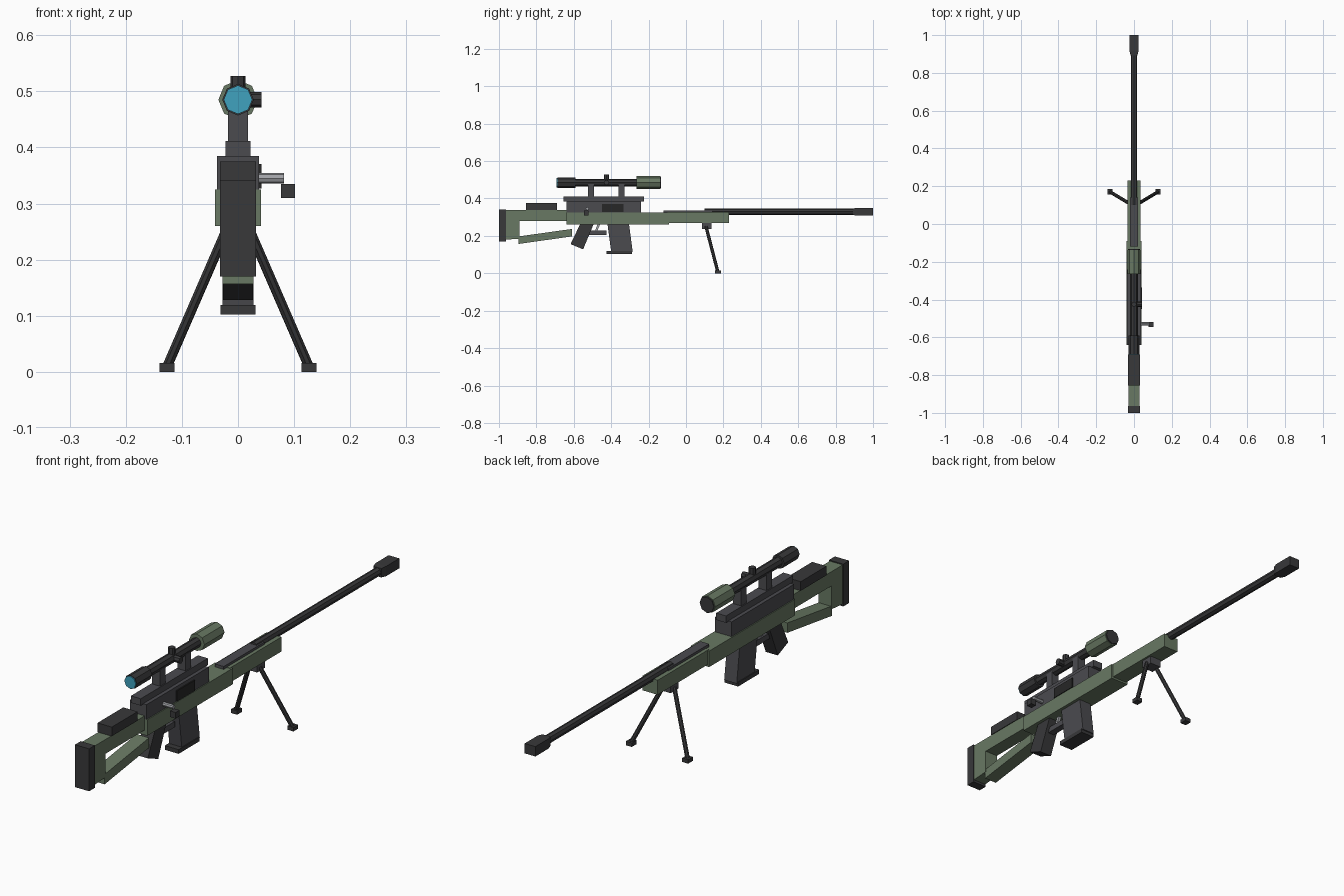
import bpy, bmesh
from mathutils import Vector

if "Cube" in bpy.data.objects:
    bpy.data.objects.remove(bpy.data.objects["Cube"])


def material(name, rgb):
    m = bpy.data.materials.new(name)
    m.diffuse_color = (*rgb, 1)
    m.use_nodes = True
    m.node_tree.nodes["Principled BSDF"].inputs["Base Color"].default_value = m.diffuse_color
    return m


GREEN = material("olive", (0.14, 0.19, 0.125))
DARK = material("black_metal", (0.04, 0.04, 0.042))
METAL = material("gunmetal", (0.07, 0.07, 0.078))
BLACK = material("port_black", (0.02, 0.02, 0.02))
STEEL = material("steel", (0.35, 0.36, 0.38))
BLUE = material("lens_blue", (0.05, 0.36, 0.52))


def finish(name, bm, mat):
    bmesh.ops.recalc_face_normals(bm, faces=bm.faces)
    me = bpy.data.meshes.new(name)
    bm.to_mesh(me)
    bm.free()
    me.materials.append(mat)
    ob = bpy.data.objects.new(name, me)
    bpy.context.collection.objects.link(ob)
    return ob


def side_profile(name, pts, half, mat):
    """Extrude a (y, z) outline symmetrically across x."""
    bm = bmesh.new()
    face = bm.faces.new([bm.verts.new((-half, y, z)) for y, z in pts])
    ext = bmesh.ops.extrude_face_region(bm, geom=[face])
    moved = [g for g in ext["geom"] if isinstance(g, bmesh.types.BMVert)]
    bmesh.ops.translate(bm, verts=moved, vec=(2 * half, 0, 0))
    return finish(name, bm, mat)


def box(name, x, y, z, mat):
    bm = bmesh.new()
    bmesh.ops.create_cube(bm, size=1)
    for v in bm.verts:
        v.co = [(a + b) / 2 + c * (b - a) for (a, b), c in zip((x, y, z), v.co)]
    return finish(name, bm, mat)


def rod(name, a, b, r, mat, sides=8):
    a, b = Vector(a), Vector(b)
    d = b - a
    bm = bmesh.new()
    bmesh.ops.create_cone(bm, cap_ends=True, segments=sides, radius1=r, radius2=r, depth=d.length)
    ob = finish(name, bm, mat)
    q = d.to_track_quat('Z', 'Y')
    for v in ob.data.vertices:
        v.co = q @ v.co + (a + b) / 2
    return ob


# Skeleton stock
box("butt_pad", (-.032, .032), (-1, -.963), (.17, .342), DARK)
side_profile("stock_frame", [(-.963, .18), (-.89, .185), (-.89, .28), (-.63, .28),
                             (-.63, .338), (-.963, .338)], .029, GREEN)
side_profile("stock_lower_bar", [(-.895, .157), (-.61, .197), (-.61, .237), (-.895, .197)], .028, GREEN)
box("cheek_rest", (-.032, .032), (-.855, -.69), (.338, .375), DARK)

# Receiver and fore-end
box("lower_chassis", (-.041, .041), (-.64, -.09), (.26, .325), GREEN)
box("fore_end", (-.034, .034), (-.1, .23), (.268, .327), GREEN)
box("fore_end_top_strip", (-.02, .02), (-.12, .14), (.32, .337), METAL)
box("upper_receiver", (-.037, .037), (-.64, -.24), (.32, .385), METAL)
box("ejection_port", (.03, .042), (-.45, -.335), (.327, .37), BLACK)
box("scope_rail", (-.022, .022), (-.655, -.225), (.383, .411), METAL)

# Barrel and muzzle brake
rod("barrel", (0, .1, .329), (0, .91, .329), .017, DARK)
bm = bmesh.new()
rings = [[bm.verts.new((sx * w, y, .329 + sz * h)) for sx, sz in ((-1, -1), (1, -1), (1, 1), (-1, 1))]
         for y, w, h in ((.893, .018, .018), (.915, .024, .02), (1, .024, .02))]
for r1, r2 in zip(rings, rings[1:]):
    for i in range(4):
        bm.faces.new((r1[i], r1[i - 1], r2[i - 1], r2[i]))
bm.faces.new(rings[0])
bm.faces.new(rings[-1])
finish("muzzle_brake", bm, DARK)

# Bolt handle
rod("bolt_shaft", (.03, -.528, .345), (.082, -.528, .345), .009, STEEL)
box("bolt_knob", (.077, .102), (-.546, -.52), (.31, .335), DARK)

# Grip, trigger and magazine
side_profile("pistol_grip", [(-.565, .265), (-.493, .265), (-.55, .128), (-.617, .156)], .027, DARK)
box("trigger_guard", (-.014, .014), (-.545, -.425), (.206, .229), METAL)
side_profile("trigger", [(-.472, .265), (-.458, .265), (-.475, .225), (-.487, .225)], .006, STEEL)
side_profile("magazine", [(-.42, .265), (-.305, .265), (-.285, .115), (-.4, .115)], .028, METAL)
box("magazine_base", (-.031, .031), (-.425, -.29), (.102, .119), DARK)

# Scope
Z = .485
rod("scope_tube", (0, -.62, Z), (0, -.2, Z), .02, DARK)
rod("scope_eyepiece", (0, -.688, Z), (0, -.59, Z), .028, DARK)
rod("eyepiece_lens", (0, -.692, Z), (0, -.68, Z), .0255, BLUE)
rod("scope_objective", (0, -.265, Z), (0, -.138, Z), .035, GREEN)
rod("objective_lens", (0, -.15, Z), (0, -.133, Z), .032, DARK)
rod("elevation_turret", (0, -.425, Z), (0, -.425, .527), .0135, DARK)
rod("windage_turret", (0, -.425, Z), (.042, -.425, Z), .0135, DARK)
for i, y in enumerate((-.508, -.345)):
    box(f"scope_mount_{i + 1}", (-.018, .018), (y - .017, y + .017), (.405, .478), METAL)

# Bipod
box("bipod_mount", (-.026, .026), (.085, .135), (.236, .27), METAL)
for side, s in (("left", -1), ("right", 1)):
    rod(f"bipod_leg_{side}", (s * .022, .107, .25), (s * .127, .17, .008), .009, DARK)
    x = sorted((s * .113, s * .14))
    box(f"bipod_foot_{side}", x, (.156, .186), (0, .016), DARK)
